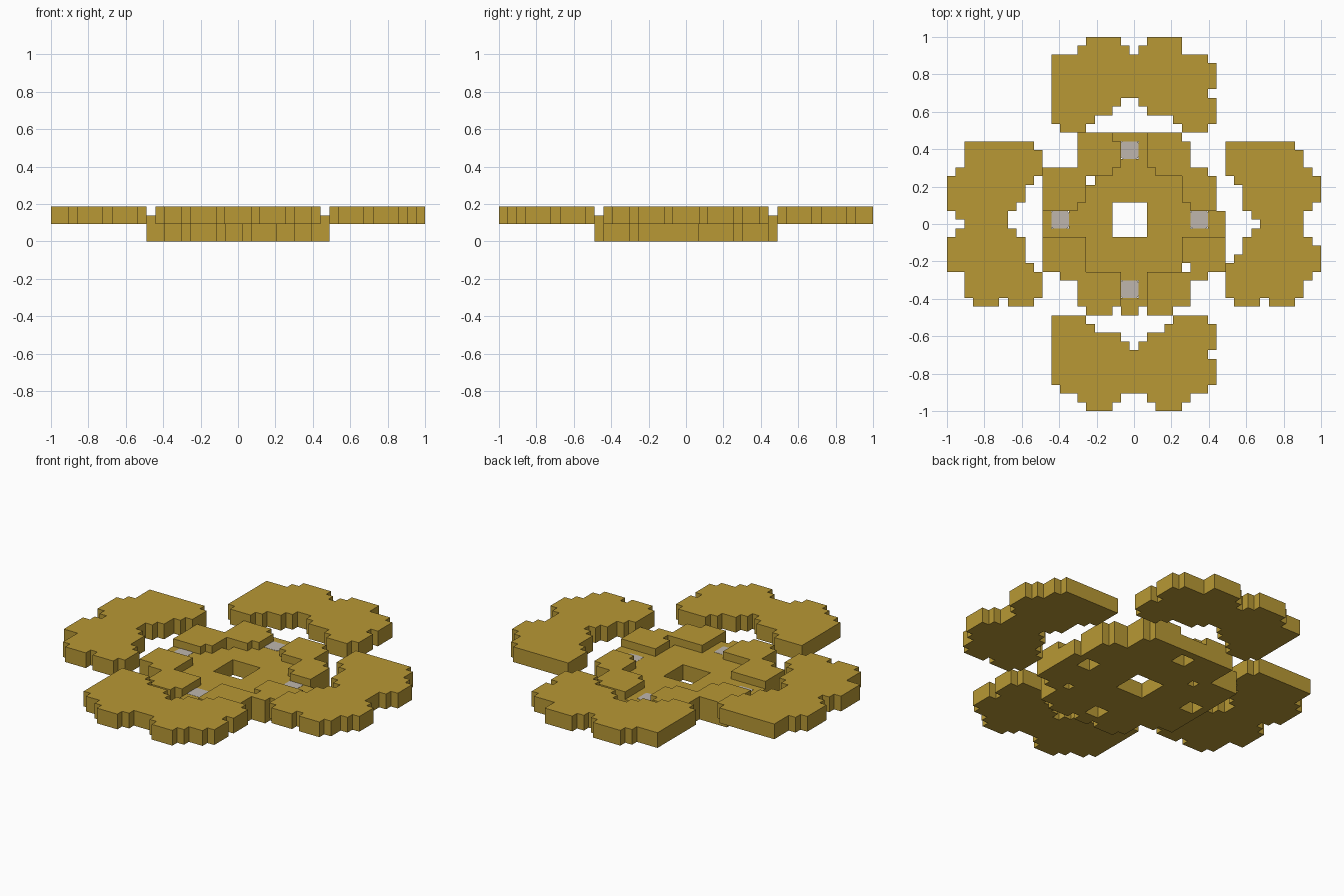
import bpy, bmesh

cube = bpy.data.objects.get("Cube")
if cube:
    bpy.data.objects.remove(cube, do_unlink=True)

GRID = 43                 # cells along the longest side
CELL = 2 / GRID


def material(name, rgb, roughness, metallic=0.0):
    mat = bpy.data.materials.new(name)
    mat.use_nodes = True
    colour = (*rgb, 1)
    mat.diffuse_color = colour
    bsdf = mat.node_tree.nodes["Principled BSDF"]
    bsdf.inputs["Base Color"].default_value = colour
    bsdf.inputs["Roughness"].default_value = roughness
    bsdf.inputs["Metallic"].default_value = metallic
    return mat


gold = material("old gold", (0.48, 0.315, 0.035), 0.7)
silver = material("warm grey", (0.52, 0.47, 0.42), 0.6)


def rect(x0, y0, x1, y1):
    """Set of grid cells inside a rectangle."""
    return {(x, y) for x in range(x0, x1) for y in range(y0, y1)}


def area(*rects):
    return set().union(*(rect(*r) for r in rects))


def rows(table):
    """Cells from {row: spans along x}."""
    return area(*((a, y, b, y + 1) for y, spans in table.items() for a, b in spans))


def mirror_diagonal(cells):
    """Swap the back/left and the front/right sides."""
    return {(GRID - 1 - y, GRID - 1 - x) for x, y in cells}


def finish(name, bm, mat):
    bmesh.ops.recalc_face_normals(bm, faces=bm.faces)
    mesh = bpy.data.meshes.new(name)
    bm.to_mesh(mesh)
    bm.free()
    mesh.materials.append(mat)
    obj = bpy.data.objects.new(name, mesh)
    bpy.context.collection.objects.link(obj)
    return obj


def slab(name, cells, bottom, top, mat):
    """Raise a plan of cells into a flat slab with stepped edges."""
    bm = bmesh.new()
    verts = {}

    def corner(x, y):
        if (x, y) not in verts:
            verts[x, y] = bm.verts.new((x * CELL - 1, y * CELL - 1, bottom * CELL))
        return verts[x, y]

    for x, y in sorted(cells):
        bm.faces.new([corner(x, y), corner(x + 1, y),
                      corner(x + 1, y + 1), corner(x, y + 1)])
    raised = bmesh.ops.extrude_face_region(bm, geom=bm.faces[:], use_keep_orig=True)
    for v in raised["geom"]:
        if isinstance(v, bmesh.types.BMVert):
            v.co.z = top * CELL
    return finish(name, bm, mat)


# Outer petals: two lobes with a stepped hollow facing the centre
back = rect(12, 32, 31, 43) - rows({
    42: [(12, 16), (20, 23), (27, 31)],
    41: [(12, 15), (21, 22), (27, 31)],
    40: [(30, 31)],
    36: [(30, 31)],
    35: [(20, 22)],
    34: [(19, 23)],
    33: [(17, 26)],
    32: [(12, 13), (16, 27), (30, 31)],
})
front = rect(12, 0, 31, 11) - rows({
    0: [(12, 16), (19, 24), (27, 31)],
    1: [(12, 15), (20, 23), (28, 31)],
    2: [(12, 13), (30, 31)],
    6: [(30, 31)],
    7: [(21, 22)],
    8: [(20, 23)],
    9: [(17, 25)],
    10: [(16, 26), (30, 31)],
})
petals = {
    "back_petal": back,
    "front_petal": front,
    "left_petal": mirror_diagonal(front),
    "right_petal": mirror_diagonal(back),
}
for name, cells in petals.items():
    slab(name, cells, 2, 4, gold)

# Central plate with notched corners and a square opening
plate = rect(11, 11, 32, 32) - area(
    (11, 28, 15, 32), (28, 28, 32, 32), (27, 31, 28, 32),
    (30, 27, 32, 28), (31, 23, 32, 27),
    (28, 11, 32, 15), (30, 15, 32, 16), (27, 16, 28, 17),
    (11, 11, 13, 16), (13, 11, 15, 15),
    (15, 11, 16, 12), (19, 11, 20, 12), (22, 11, 23, 12), (26, 11, 28, 12),
    (16, 26, 17, 27), (19, 20, 23, 24))

# Stud sockets pierce the plate in each arm
studs = {
    "back_stud": (20, 29),
    "front_stud": (20, 13),
    "left_stud": (28, 21),
    "right_stud": (12, 21),
}
sockets = area(*((x, y, x + 2, y + 2) for x, y in studs.values()))
slab("central_plate", plate - sockets, 0, 2, gold)

# Raised inner lobes surround a sunken star
star = area((16, 16, 27, 27), (20, 11, 23, 32), (11, 20, 32, 23),
            (19, 31, 20, 32), (19, 27, 24, 28), (27, 23, 28, 24),
            (15, 20, 16, 24))
slab("inner_lobes", plate - star - sockets, 2, 3, gold)

# Thin studs with softened corners close the sockets
for name, (x, y) in studs.items():
    bm = bmesh.new()
    bmesh.ops.create_cube(bm, size=1)
    for v in bm.verts:
        v.co.x = (x + 1) * CELL - 1 + v.co.x * 2 * CELL
        v.co.y = (y + 1) * CELL - 1 + v.co.y * 2 * CELL
        v.co.z = 2 * CELL - 0.004 + v.co.z * 0.01
    uprights = [e for e in bm.edges
                if abs(e.verts[0].co.z - e.verts[1].co.z) > 0.005]
    bmesh.ops.bevel(bm, geom=uprights, offset=0.012, segments=3,
                    profile=0.5, affect="EDGES")
    finish(name, bm, silver)
